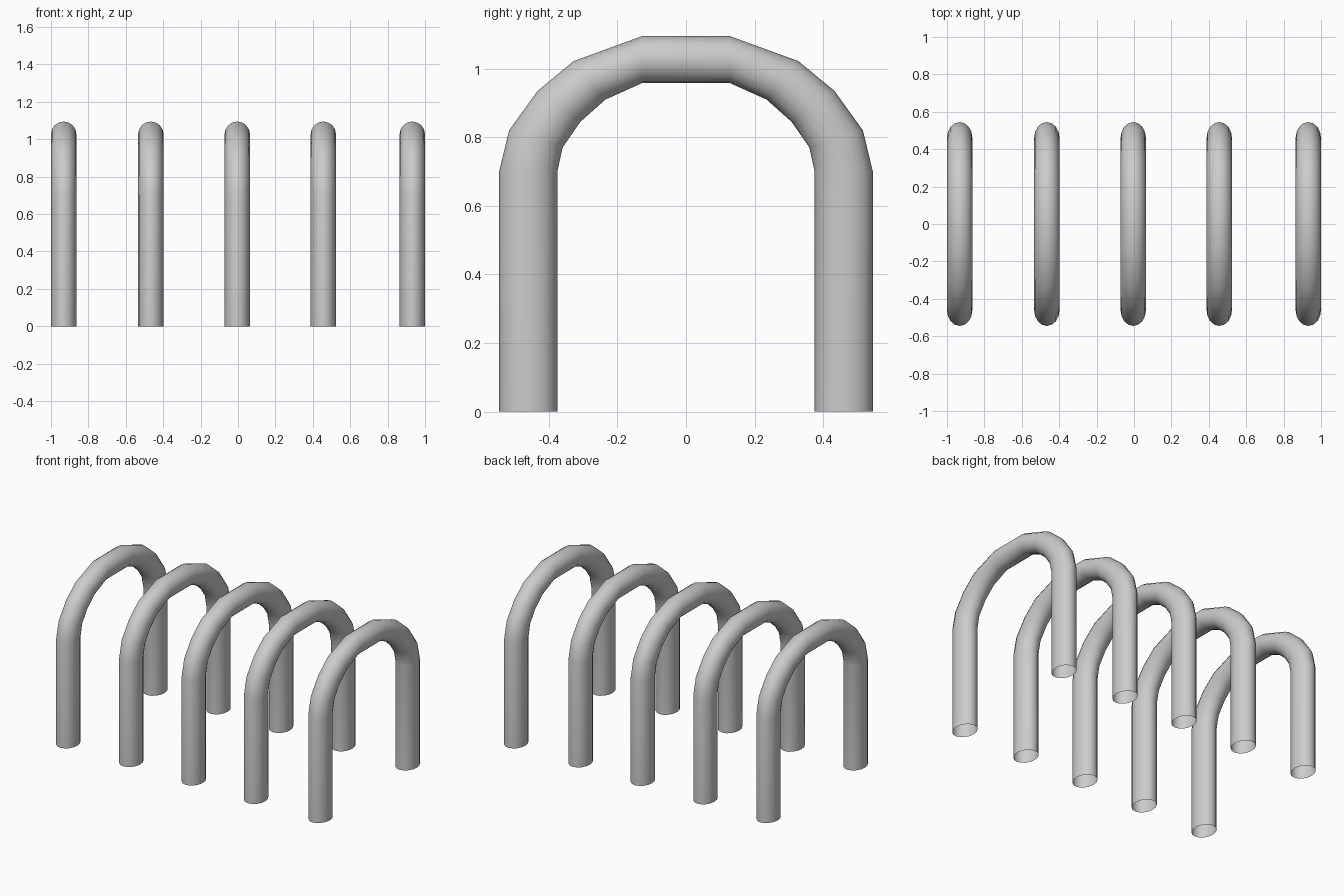
import bpy, bmesh, math
from mathutils import Vector

cube = bpy.data.objects.get("Cube")
if cube:
    bpy.data.objects.remove(cube, do_unlink=True)

grey = bpy.data.materials.new("grey metal")
grey.use_nodes = True
colour = (0.6, 0.6, 0.6, 1)
grey.diffuse_color = colour
grey.node_tree.nodes["Principled BSDF"].inputs["Base Color"].default_value = colour

SIDES = 16
HALF_WIDTH = 0.068

# Outer and inner edge (y, z) of each tube section, from the foot to the crown
HALF_ARCH = [
    ((0.545, 0.0), (0.375, 0.0)),
    ((0.545, 0.70), (0.375, 0.70)),
    ((0.516, 0.82), (0.36, 0.77)),
    ((0.433, 0.935), (0.308, 0.845)),
    ((0.328, 1.022), (0.235, 0.91)),
    ((0.128, 1.095), (0.128, 0.958)),
]


def mirrored(section):
    return tuple((-y, z) for y, z in section)


SECTIONS = HALF_ARCH + [mirrored(s) for s in reversed(HALF_ARCH)]


def make_hoop(name, x):
    bm = bmesh.new()
    rings = []
    for outer, inner in SECTIONS:
        outer, inner = Vector((0, *outer)), Vector((0, *inner))
        middle, reach = (outer + inner) / 2, (outer - inner) / 2
        ring = []
        for i in range(SIDES):
            a = math.tau * i / SIDES
            side = Vector((HALF_WIDTH * math.sin(a), 0, 0))
            ring.append(bm.verts.new(middle + reach * math.cos(a) + side))
        rings.append(ring)
    # Tube wall, open at both feet
    for low, high in zip(rings, rings[1:]):
        for i in range(SIDES):
            j = (i + 1) % SIDES
            bm.faces.new((low[i], low[j], high[j], high[i])).smooth = True
    bmesh.ops.recalc_face_normals(bm, faces=bm.faces)
    mesh = bpy.data.meshes.new(name)
    bm.to_mesh(mesh)
    bm.free()
    mesh.materials.append(grey)
    hoop = bpy.data.objects.new(name, mesh)
    hoop.location.x = x
    bpy.context.collection.objects.link(hoop)


# Row of five hoops
for n, x in enumerate((-0.932, -0.466, -0.004, 0.456, 0.932), 1):
    make_hoop(f"hoop_{n}", x)
